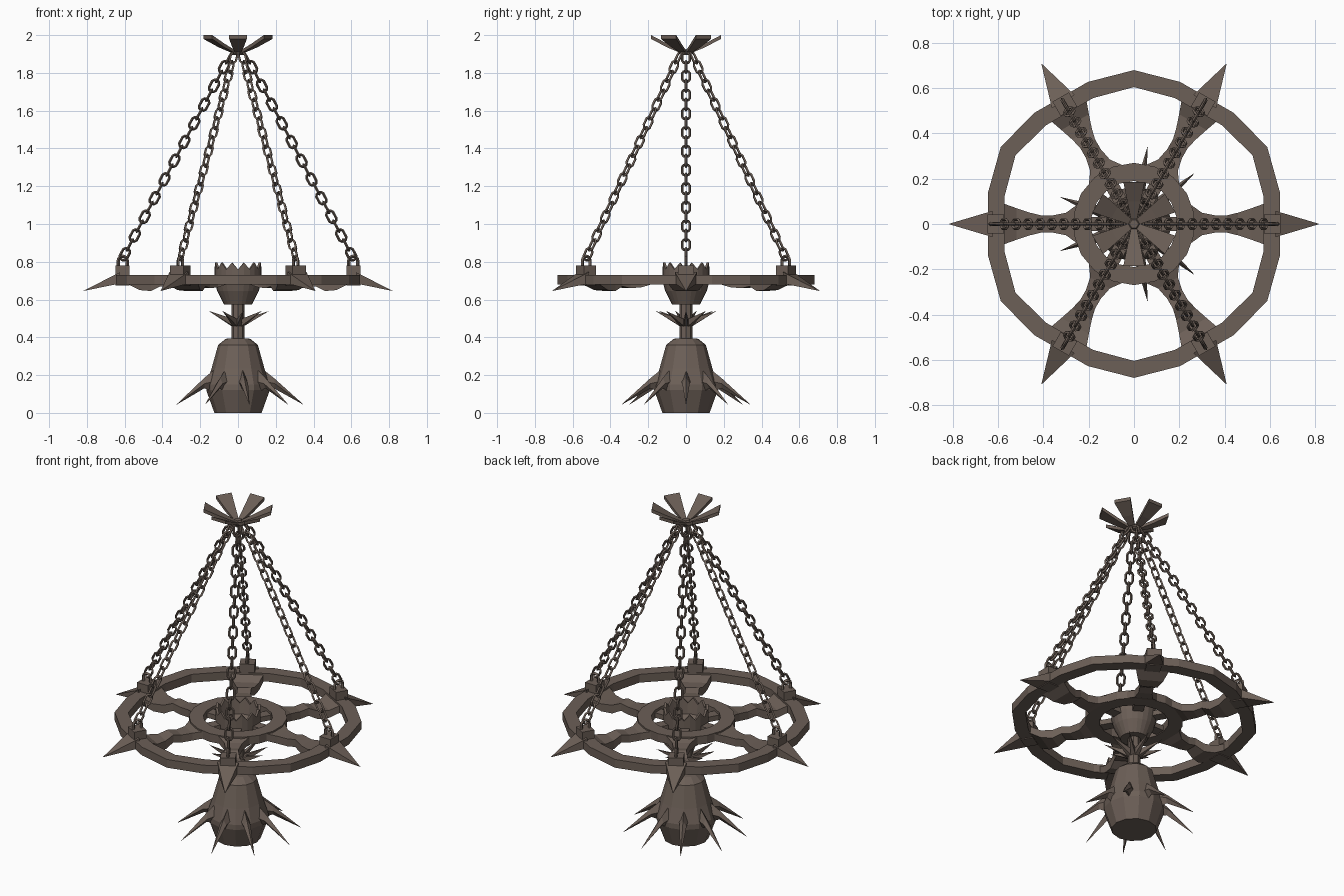
import bpy, bmesh, math
from mathutils import Vector

if "Cube" in bpy.data.objects:
    bpy.data.objects.remove(bpy.data.objects["Cube"])

iron = bpy.data.materials.new("dark brown iron")
iron.diffuse_color = (0.15, 0.115, 0.095, 1)
iron.use_nodes = True
iron.node_tree.nodes["Principled BSDF"].inputs["Base Color"].default_value = iron.diffuse_color
SIX = [math.radians(60 * i) for i in range(6)]
NINE = [math.radians(40 * i) for i in range(9)]


def pol(a, r, t, z):
    """Point at radius r along angle a, shifted t sideways."""
    c, s = math.cos(a), math.sin(a)
    return Vector((r * c - t * s, r * s + t * c, z))


def loft(bm, rings, closed=False):
    """Skin a list of equal-length point loops."""
    vs = [[bm.verts.new(p) for p in ring] for ring in rings]
    n, m = len(vs), len(vs[0])
    for i in range(n if closed else n - 1):
        a, b = vs[i], vs[(i + 1) % n]
        for j in range(m):
            bm.faces.new((a[j], a[(j + 1) % m], b[(j + 1) % m], b[j]))
    if not closed:
        bm.faces.new(vs[0])
        bm.faces.new(vs[-1])


def spike(bm, base, tip):
    vs = [bm.verts.new(p) for p in base]
    t = bm.verts.new(tip)
    bm.faces.new(vs)
    for j in range(len(vs)):
        bm.faces.new((vs[j], vs[(j + 1) % len(vs)], t))


def tube(bm, pts, normal, rad, closed):
    """Square-section wire along a planar path."""
    rings, n = [], len(pts)
    for i, p in enumerate(pts):
        if closed:
            d = pts[(i + 1) % n] - pts[i - 1]
        else:
            d = pts[min(i + 1, n - 1)] - pts[max(i - 1, 0)]
        s = d.normalized().cross(normal)
        rings.append([p + s * rad, p + normal * rad, p - s * rad, p - normal * rad])
    loft(bm, rings, closed)


def section(a, r, w, z0, z1):
    return [pol(a, r, -w, z0), pol(a, r, w, z0), pol(a, r, w, z1), pol(a, r, -w, z1)]


def finish(name, bm):
    bmesh.ops.recalc_face_normals(bm, faces=bm.faces[:])
    me = bpy.data.meshes.new(name)
    bm.to_mesh(me)
    bm.free()
    me.materials.append(iron)
    bpy.context.collection.objects.link(bpy.data.objects.new(name, me))


def lathe(name, profile, sides):
    bm = bmesh.new()
    loft(bm, [[pol(2 * math.pi * k / sides, r, 0, z) for k in range(sides)]
              for r, z in profile])
    finish(name, bm)


# Outer ring: three corners per sixth of a turn
bm = bmesh.new()
rings = []
for a in SIX:
    for off, ro in ((-12, 0.66), (12, 0.66), (30, 0.68)):
        rings.append([pol(a + math.radians(off), r, 0, z) for r, z in
                      ((ro - 0.075, 0.68), (ro, 0.68), (ro, 0.73), (ro - 0.075, 0.73))])
loft(bm, rings, True)
finish("outer_ring", bm)

# Inner ring
bm = bmesh.new()
loft(bm, [[pol(math.radians(20 * k + 10), r, 0, z) for r, z in
           ((0.19, 0.68), (0.27, 0.68), (0.27, 0.73), (0.19, 0.73))] for k in range(18)], True)
finish("inner_ring", bm)

# Wavy flared spokes
bm = bmesh.new()
for a in SIX:
    loft(bm, [section(a, *s) for s in (
        (0.245, 0.09, 0.685, 0.727), (0.30, 0.05, 0.665, 0.71), (0.36, 0.038, 0.66, 0.705),
        (0.41, 0.038, 0.67, 0.715), (0.46, 0.05, 0.645, 0.695), (0.52, 0.07, 0.65, 0.695),
        (0.59, 0.095, 0.685, 0.727))])
finish("spokes", bm)

# Chain blocks, outward spikes and staples on the outer ring
blocks, spikes, staples = bmesh.new(), bmesh.new(), bmesh.new()
for a in SIX:
    loft(blocks, [section(a, r, 0.042, 0.675, 0.78) for r in (0.575, 0.648)])
    spike(spikes, section(a, 0.625, 0.058, 0.685, 0.745), pol(a, 0.82, 0, 0.645))
    arc = [pol(a, 0.61 + 0.024 * math.cos(t), 0, 0.805 + 0.024 * math.sin(t))
           for t in [math.pi * k / 6 for k in range(7)]]
    path = [pol(a, 0.634, 0, 0.77)] + arc + [pol(a, 0.586, 0, 0.77)]
    tube(staples, path, pol(a, 0, 1, 0), 0.009, False)
finish("chain_blocks", blocks)
finish("rim_spikes", spikes)
finish("staples", staples)

# Six chains of alternately turned links
bm = bmesh.new()
COUNT = 22
for a in SIX:
    p0, p1 = pol(a, 0.612, 0, 0.815), pol(a, 0.035, 0, 1.905)
    d = (p1 - p0).normalized()
    side = pol(a, 0, 1, 0)
    perp = d.cross(side)
    for i in range(COUNT):
        c = p0.lerp(p1, (i + 0.5) / COUNT)
        u, n = (perp, side) if i % 2 == 0 else (side, perp)
        pts = []
        for k in range(10):
            t = 2 * math.pi * (k + 0.5) / 10
            shift = 0.012 if math.sin(t) > 1e-6 else -0.012
            pts.append(c + u * 0.021 * math.cos(t) + d * (0.022 * math.sin(t) + shift))
        tube(bm, pts, n, 0.007, True)
finish("chains", bm)

# Ceiling mount: hub and six flaring blades
lathe("ceiling_hub", [(0.03, 1.895), (0.035, 1.905), (0.02, 1.925)], 6)
bm = bmesh.new()
for a in SIX:
    a += math.pi / 6
    loft(bm, [section(a, 0.015, 0.012, 1.9, 1.915), section(a, 0.10, 0.03, 1.935, 1.955),
              section(a, 0.185, 0.047, 1.98, 2.0)])
finish("ceiling_blades", bm)

# Central cup with a toothed crown
bm = bmesh.new()
N = 24
cup = [(0.075, 0.575), (0.11, 0.645), (0.125, 0.70), (0.125, 0.76), (0.112, 0.76),
       (0.10, 0.70), (0.06, 0.66)]
loft(bm, [[pol(2 * math.pi * k / N, r, 0, z + (0.035 if k % 2 and z == 0.76 else 0))
           for k in range(N)] for r, z in cup])
finish("crown_cup", bm)

# Small struts tying the cup to the inner ring
bm = bmesh.new()
for a in SIX:
    loft(bm, [section(a, r, 0.03, 0.685, 0.715) for r in (0.11, 0.2)])
finish("cup_struts", bm)

# Neck and hanging body
lathe("neck", [(0.035, 0.385), (0.035, 0.59)], 8)
lathe("body", [(0.125, 0), (0.168, 0.12), (0.168, 0.15), (0.14, 0.235), (0.105, 0.36),
               (0.065, 0.392), (0.035, 0.395)], 12)

# Drooping body spikes and upward neck spikes
low, up = bmesh.new(), bmesh.new()
for a in NINE:
    loft(low, [[pol(a, 0.12, 0, 0.24), pol(a, 0.13, 0.026, 0.17), pol(a, 0.14, 0, 0.11),
                pol(a, 0.13, -0.026, 0.17)],
               [pol(a, 0.19, 0, 0.185), pol(a, 0.195, 0.02, 0.155), pol(a, 0.19, 0, 0.13),
                pol(a, 0.195, -0.02, 0.155)],
               [pol(a, 0.345, t, 0.045 + h) for t, h in
                ((0, 0.001), (0.001, 0), (0, -0.001), (-0.001, 0))]])
    spike(up, section(a, 0.025, 0.013, 0.455, 0.495), pol(a, 0.165, 0, 0.54))
finish("body_spikes", low)
finish("neck_spikes", up)
